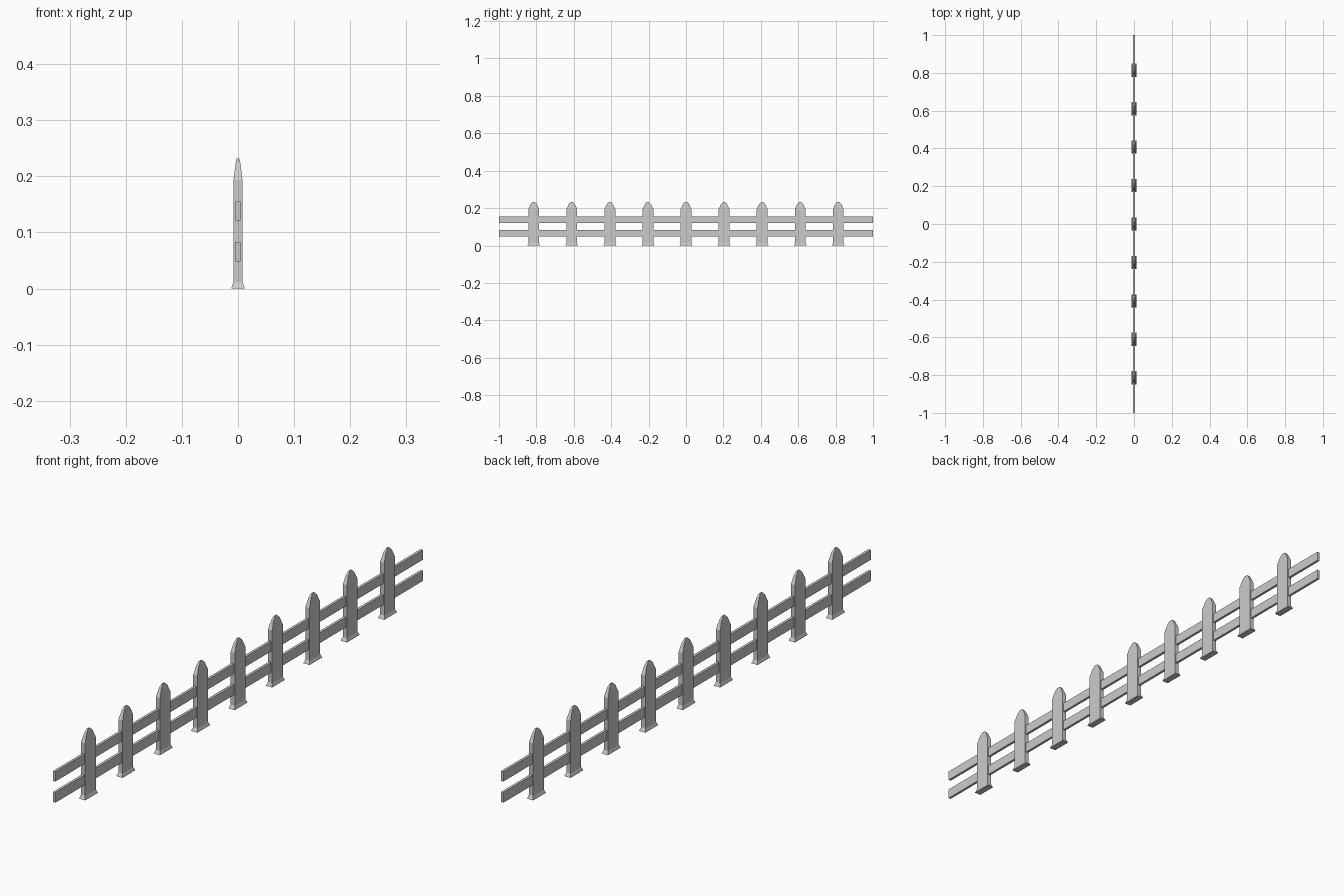
import bpy, bmesh

if "Cube" in bpy.data.objects:
    bpy.data.objects.remove(bpy.data.objects["Cube"])

# Picket cross-sections from ground to tip: (z, half x, half y)
PICKET = [(0.0, 0.012, 0.035), (0.012, 0.008, 0.029), (0.193, 0.008, 0.029),
          (0.222, 0.0045, 0.016), (0.232, 0.0025, 0.006)]
SPACING = 0.2035


def loft(name, sections, location):
    """Closed flat-faced solid through stacked rectangles."""
    bm = bmesh.new()
    rings = [[bm.verts.new((sx * hx, sy * hy, z))
              for sx, sy in ((-1, -1), (1, -1), (1, 1), (-1, 1))]
             for z, hx, hy in sections]
    for low, high in zip(rings, rings[1:]):
        for i in range(4):
            j = (i + 1) % 4
            bm.faces.new((low[i], low[j], high[j], high[i]))
    bm.faces.new(rings[0][::-1])
    bm.faces.new(rings[-1])
    mesh = bpy.data.meshes.new(name)
    bm.to_mesh(mesh)
    bm.free()
    obj = bpy.data.objects.new(name, mesh)
    obj.location = location
    bpy.context.collection.objects.link(obj)
    return obj


# Nine pointed pickets with flared feet
for k in range(-4, 5):
    loft(f"picket_{k + 5}", PICKET, (0, k * SPACING, 0))

# Two full-length rails passing through the pickets
for name, bottom, top in (("lower_rail", 0.048, 0.083), ("upper_rail", 0.121, 0.155)):
    loft(name, [(bottom, 0.0045, 1.0), (top, 0.0045, 1.0)], (0, 0, 0))
